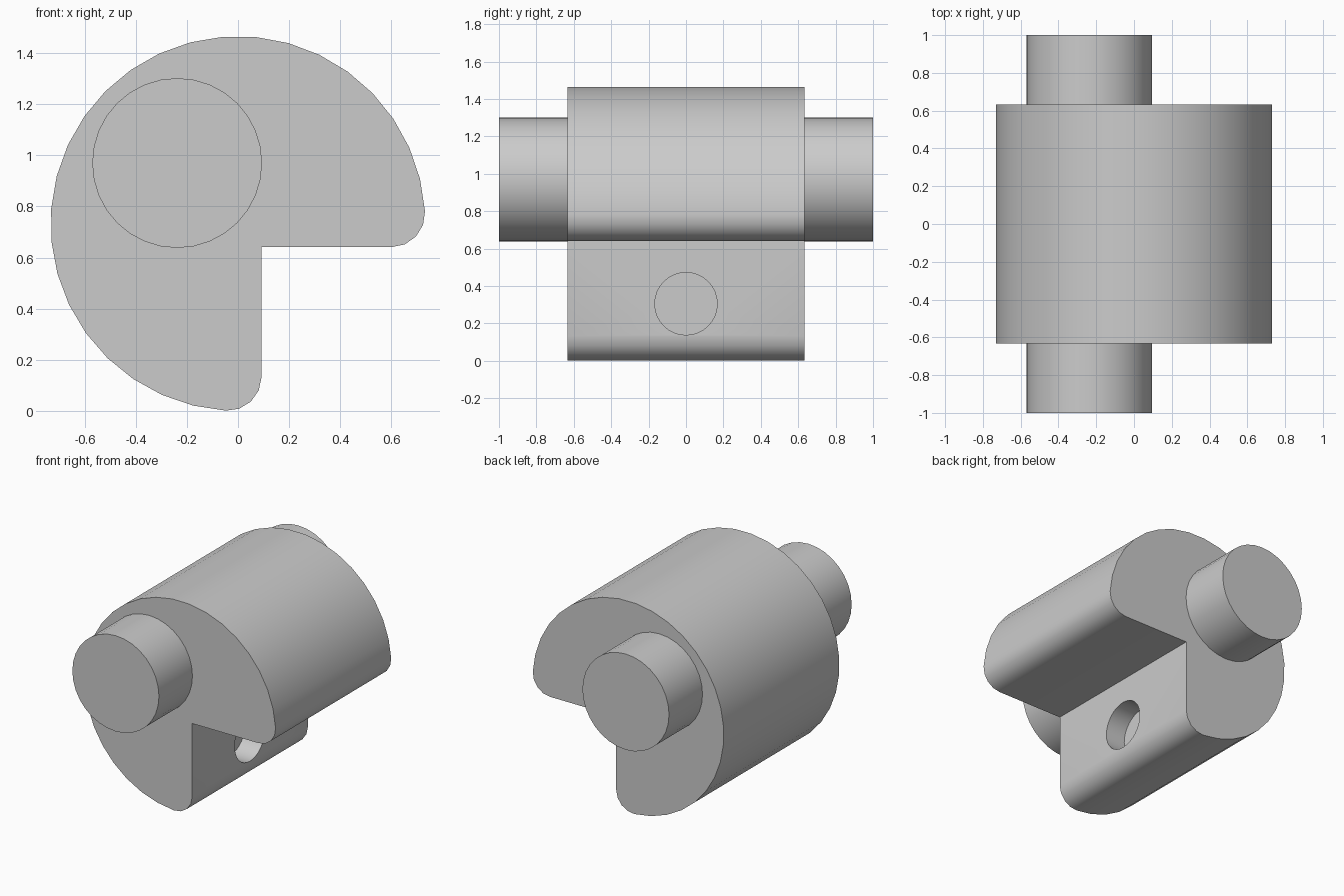
import bpy, bmesh
from math import cos, sin, radians, pi
from mathutils import Matrix, Vector

default = bpy.data.objects.get("Cube")
if default:
    bpy.data.objects.remove(default, do_unlink=True)

R = 0.733            # cam radius, also the height of its centre
NOTCH = 0.092        # offset of both notch walls from the centre
FILLET = 0.1316      # rounding of the two tips
TIP = 0.60           # distance of the fillet centre along the notch wall
HALF = 0.633         # half width of the cam
PIN = Vector((-0.238, 0, 0.97))

grey = bpy.data.materials.new("plain grey")
grey.use_nodes = True
grey.diffuse_color = (0.6, 0.6, 0.6, 1)
grey.node_tree.nodes["Principled BSDF"].inputs["Base Color"].default_value = grey.diffuse_color


def finish(name, bm):
    bmesh.ops.recalc_face_normals(bm, faces=bm.faces)
    mesh = bpy.data.meshes.new(name)
    bm.to_mesh(mesh)
    bm.free()
    mesh.materials.append(grey)
    ob = bpy.data.objects.new(name, mesh)
    bpy.context.collection.objects.link(ob)
    return ob


def arc(cx, cz, r, start, end, steps):
    angles = [radians(start + (end - start) * i / steps) for i in range(steps + 1)]
    return [(cx + r * cos(a), cz + r * sin(a)) for a in angles]


def rod(name, centre, radius, length, axis, sides):
    bm = bmesh.new()
    turn = Matrix.Rotation(pi / 2, 4, axis)
    bmesh.ops.create_cone(bm, cap_ends=True, segments=sides, radius1=radius, radius2=radius,
                          depth=length, matrix=Matrix.Translation(centre) @ turn)
    return finish(name, bm)


def combine(ob, other, operation):
    mod = ob.modifiers.new(other.name, 'BOOLEAN')
    mod.operation = operation
    mod.solver = 'EXACT'
    mod.object = other
    bpy.context.view_layer.objects.active = ob
    bpy.ops.object.modifier_apply(modifier=mod.name)
    bpy.data.objects.remove(other, do_unlink=True)


# Cam outline: notch corner, rounded tip, big arc, mirrored rounded tip
tip = arc(TIP, FILLET - NOTCH, FILLET, -90, 3.7, 4)
mirrored_tip = [(-z, -x) for x, z in reversed(tip)]
rim = arc(0, 0, R, 3.7, 266.3, 26)[1:-1]
outline = [(NOTCH, -NOTCH)] + tip + rim + mirrored_tip

# Cam body extruded along y
bm = bmesh.new()
face = bm.faces.new([bm.verts.new((x, -HALF, z + R)) for x, z in outline])
extruded = bmesh.ops.extrude_face_region(bm, geom=[face])["geom"]
bmesh.ops.translate(bm, vec=(0, 2 * HALF, 0),
                    verts=[v for v in extruded if isinstance(v, bmesh.types.BMVert)])
cam = finish("cam_body_with_pin", bm)

# Off-centre pin through both ends, and a blind hole in the notch wall
combine(cam, rod("pin", PIN, 0.332, 2, 'X', 32), 'UNION')
combine(cam, rod("blind_hole", (NOTCH, 0, 0.305), 0.167, 0.3, 'Y', 32), 'DIFFERENCE')

# Smooth curved walls, sharp edges kept
bpy.ops.object.select_all(action='DESELECT')
cam.select_set(True)
bpy.context.view_layer.objects.active = cam
bpy.ops.object.shade_smooth_by_angle(angle=radians(30))
